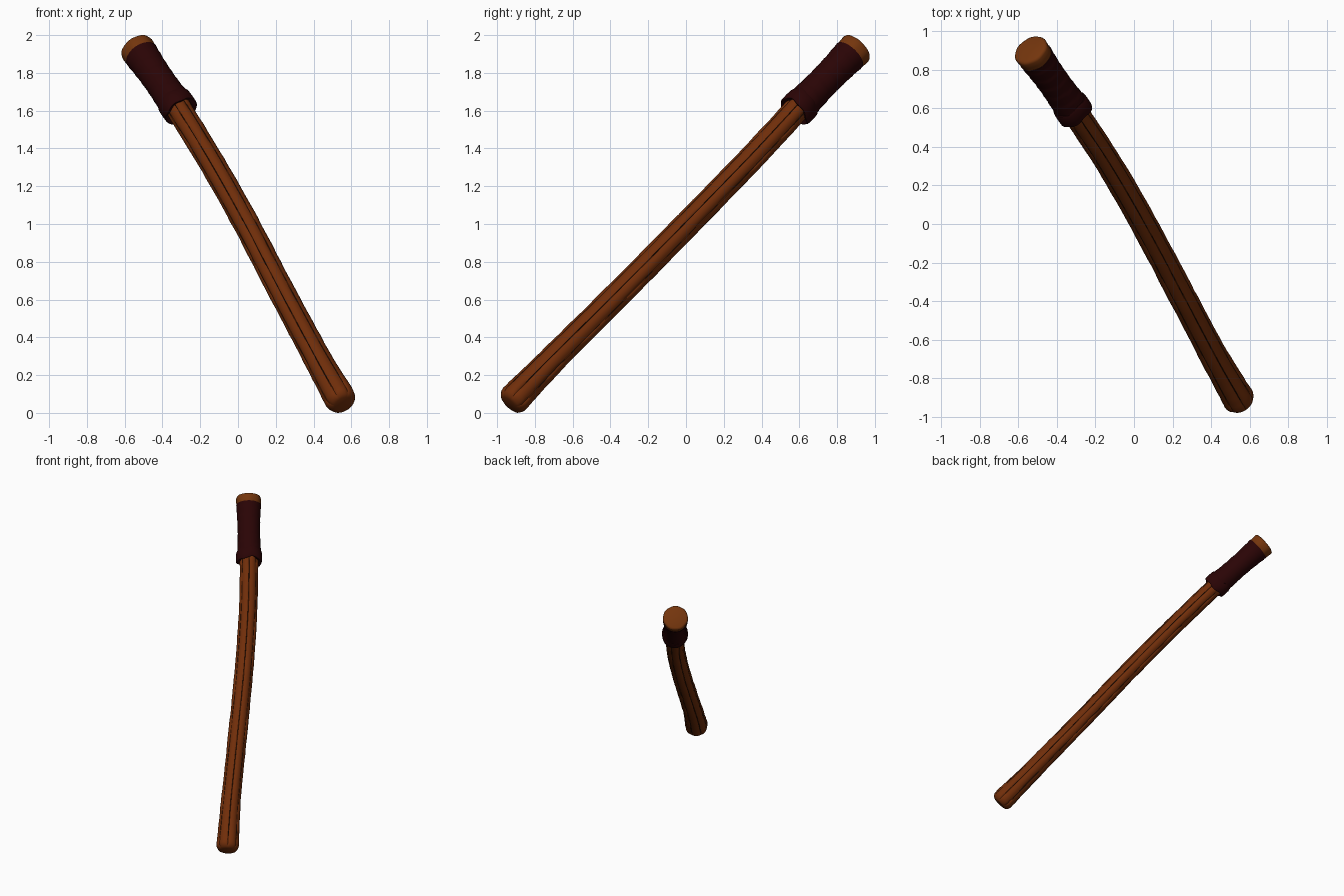
import bpy, math, random
from mathutils import Vector

if "Cube" in bpy.data.objects:
    bpy.data.objects.remove(bpy.data.objects["Cube"])

random.seed(4)


def material(name, rgb):
    m = bpy.data.materials.new(name)
    m.diffuse_color = (*rgb, 1)
    m.use_nodes = True
    m.node_tree.nodes["Principled BSDF"].inputs["Base Color"].default_value = m.diffuse_color
    return m


wood = material("brown wood", (0.162, 0.027, 0.003))
crack = material("dark crack", (0.022, 0.006, 0.002))
end_wood = material("end wood", (0.175, 0.036, 0.004))
leather = material("maroon leather", (0.023, 0.0012, 0.0015))


def sweep(name, rows, angles, shape, mats, face_mat=None, smooth=35):
    """Skin rings given as (centre, axis, radius); shape(i, k, a) -> (radius factor, axial shift)."""
    verts, faces, n = [], [], len(angles)
    for i, (c, axis, r) in enumerate(rows):
        u = axis.cross(Vector((1, 0, 0))).normalized()
        v = axis.cross(u)
        for k, a in enumerate(angles):
            f, s = shape(i, k, a)
            verts.append(c + (u * math.cos(a) + v * math.sin(a)) * r * f + axis * s)
    for i in range(len(rows) - 1):
        for k in range(n):
            j = (k + 1) % n
            faces.append((i * n + k, i * n + j, (i + 1) * n + j, (i + 1) * n + k))
    faces.append(tuple(reversed(range(n))))
    faces.append(tuple(range((len(rows) - 1) * n, len(rows) * n)))
    me = bpy.data.meshes.new(name)
    me.from_pydata(verts, [], faces)
    for m in mats:
        me.materials.append(m)
    for p in me.polygons:
        p.use_smooth = True
        if face_mat and p.index < (len(rows) - 1) * n:
            p.material_index = face_mat(p.index // n, p.index % n)
    me.set_sharp_from_angle(angle=math.radians(smooth))
    ob = bpy.data.objects.new(name, me)
    bpy.context.collection.objects.link(ob)
    return ob


# --- Fluted shaft: slightly bowed path (x, y, z, radius) ---
path = [Vector(p) for p in (
    (0.541, -0.906, 0.075, 0.083), (0.415, -0.687, 0.30, 0.073),
    (0.228, -0.335, 0.65, 0.070), (0.045, 0.010, 1.00, 0.069),
    (-0.150, 0.345, 1.345, 0.068), (-0.320, 0.600, 1.62, 0.068),
    (-0.365, 0.660, 1.68, 0.066))]


def catmull(pts, steps):
    out = []
    for i in range(len(pts) - 1):
        a, b, c = pts[max(i - 1, 0)], pts[i], pts[i + 1]
        d = pts[min(i + 2, len(pts) - 1)]
        for s in range(steps):
            t = s / steps
            out.append(0.5 * (2 * b + (c - a) * t + (2 * a - 5 * b + 4 * c - d) * t * t
                              + (3 * b - a - 3 * c + d) * t ** 3))
    return out + [pts[-1]]


pts = catmull(path[:-1], 9) + [path[-1]]
rows = []
for i, p in enumerate(pts):
    axis = (pts[min(i + 1, len(pts) - 1)] - pts[max(i - 1, 0)]).to_3d().normalized()
    rows.append((p.to_3d(), axis, p.w))
c0, d0, r0 = rows[0]
rows = [(c0 - d0 * 0.044, d0, 0.050), (c0 - d0 * 0.036, d0, 0.067),
        (c0 - d0 * 0.018, d0, 0.079)] + rows

FLUTES = 7
fractions = (0, 0.035, 0.25, 0.5, 0.75, 0.965)
factors = (0.92, 0.965, 1.0, 1.025, 1.0, 0.965)
shaft_angles = [(f + q) * math.tau / FLUTES for f in range(FLUTES) for q in fractions]
wobble = [[random.uniform(-0.02, 0.02) for _ in range(FLUTES)] for _ in rows]
broken = [[random.random() < 0.25 for _ in range(FLUTES)] for _ in rows]


def shaft_shape(i, k, a):
    f = factors[k % 6]
    if i < 4:
        f = 1 + (f - 1) * i / 4
    return f + wobble[i][k // 6] * (k % 6 in (2, 3, 4)), 0


def shaft_color(i, k):
    flute = ((k + 1) // 6) % FLUTES
    return int(k % 6 in (0, 5) and i > 4 and not broken[i][flute])


sweep("shaft", rows, shaft_angles, shaft_shape, [wood, crack], shaft_color, 50)

# --- Grip axis ---
base = Vector((-0.32, 0.60, 1.62))
top = Vector((-0.54, 0.907, 1.935))
length = (top - base).length
axis = (top - base).normalized()
round_angles = [k * math.tau / 32 for k in range(32)]


def along(profile):
    return [(base + axis * s, axis, r) for s, r in profile]


# --- Leather sleeve with faint spiral wrapping ---
sleeve_profile = []
for i in range(41):
    s = 0.425 * i / 40
    sleeve_profile.append((s, 0.083 + 0.20 * (s - 0.21) ** 2))


def sleeve_shape(i, k, a):
    turn = (i / 40 * 6 + a / math.tau) % 1
    return 1 + 0.03 * turn - 0.015, 0


sweep("grip_sleeve", along(sleeve_profile), round_angles, sleeve_shape, [leather])

# --- Loose leather collar at the foot of the grip ---
collar_profile = [(-0.028, 0.066), (-0.038, 0.082), (-0.040, 0.090), (-0.033, 0.095),
                  (0.0, 0.096), (0.035, 0.095), (0.046, 0.090), (0.050, 0.075)]


def collar_shape(i, k, a):
    f = 1 + 0.025 * math.sin(3 * a + 0.6) * (i > 1)
    return f, 0.008 * math.sin(2 * a) + 0.005 * math.sin(5 * a + 1)


sweep("grip_collar", along(collar_profile), round_angles, collar_shape, [leather], None, 45)

# --- Wooden end cap ---
cap_profile = [(0.405, 0.080), (0.42, 0.089), (length - 0.016, 0.093),
               (length - 0.005, 0.089), (length, 0.078)]


def cap_shape(i, k, a):
    return 1 + 0.015 * math.cos(7 * a), 0


sweep("end_cap", along(cap_profile), round_angles, cap_shape, [end_wood], None, 60)
